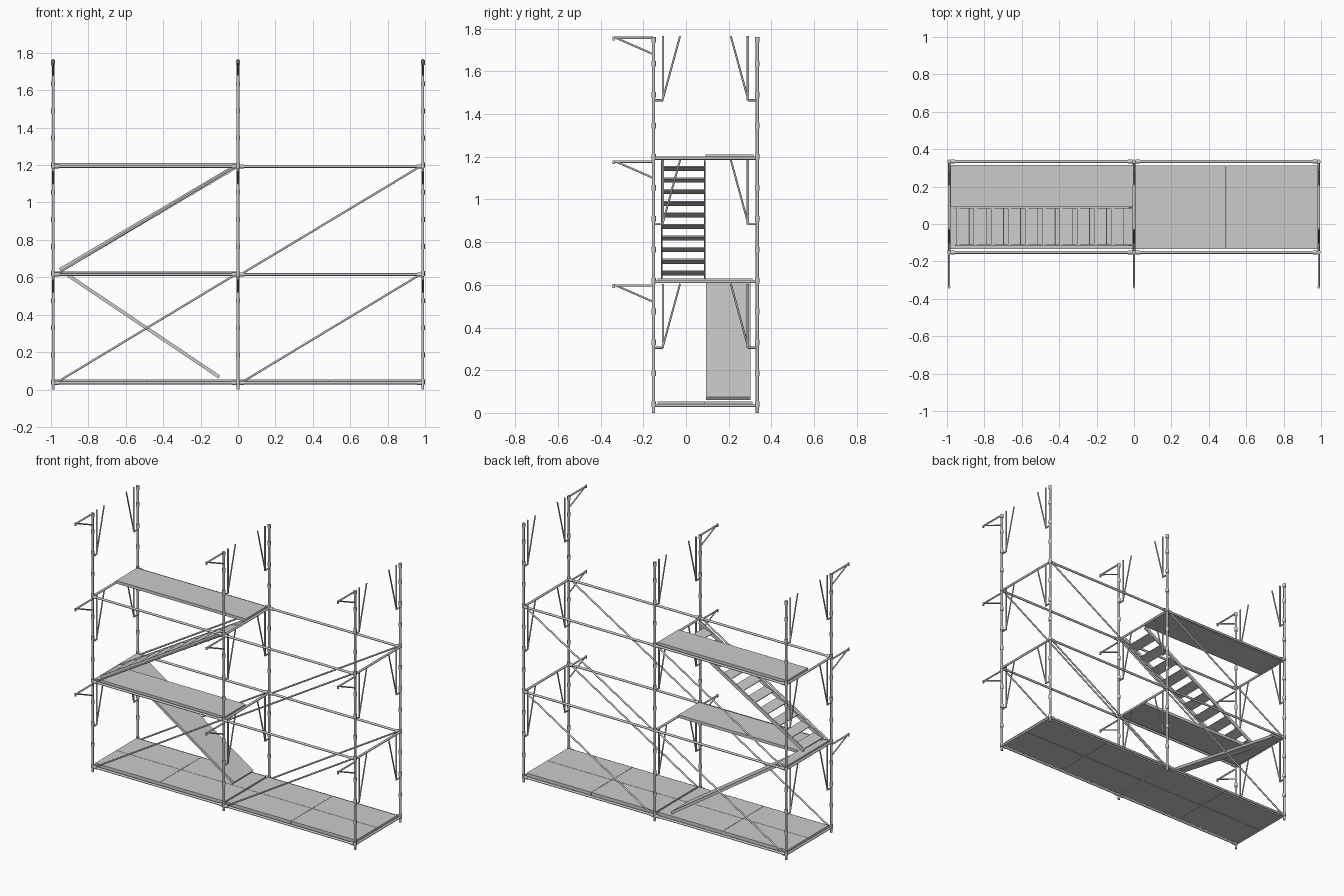
import bpy, math
from mathutils import Vector

if "Cube" in bpy.data.objects:
    bpy.data.objects.remove(bpy.data.objects["Cube"])

XS = (-0.988, 0.0, 0.988)      # post columns
YF, YB = -0.152, 0.334         # front and back post rows
LEVELS = (0.035, 0.615, 1.193) # floor heights
YM = 0.091                     # split between front and back walkway


def finish(ob, name):
    ob.name = name
    bpy.ops.object.shade_smooth_by_angle(angle=math.radians(40))
    return ob


def tube(name, a, b, r=0.006, sides=10):
    a, b = Vector(a), Vector(b)
    d = b - a
    bpy.ops.mesh.primitive_cylinder_add(vertices=sides, radius=r, depth=d.length, location=(a + b) / 2,
                                        rotation=d.to_track_quat('Z', 'Y').to_euler())
    return finish(bpy.context.object, name)


def box(name, lo, hi):
    lo, hi = Vector(lo), Vector(hi)
    bpy.ops.mesh.primitive_cube_add(size=1, location=(lo + hi) / 2)
    ob = bpy.context.object
    ob.scale = hi - lo
    ob.name = name
    return ob


def sloped_box(name, a, b, y0, y1, thick):
    # plank running from a=(x,z) to b=(x,z), spanning y0..y1
    dx, dz = b[0] - a[0], b[1] - a[1]
    bpy.ops.mesh.primitive_cube_add(size=1, location=((a[0] + b[0]) / 2, (y0 + y1) / 2, (a[1] + b[1]) / 2),
                                    rotation=(0, -math.atan2(dz, dx), 0))
    ob = bpy.context.object
    ob.scale = (math.hypot(dx, dz), y1 - y0, thick)
    ob.name = name
    return ob


# Posts with collars
for x in XS:
    for y in (YF, YB):
        tube("post", (x, y, 0), (x, y, 1.76), 0.0075, 12)
        for i in range(13):
            z = min(0.04 + i * 0.145, 1.748)
            tube("post_collar", (x, y, z - 0.013), (x, y, z + 0.013), 0.0105, 12)

# Ledgers, transoms and their end couplers
for z in LEVELS:
    for y in (YF, YB):
        for x0, x1 in zip(XS, XS[1:]):
            tube("ledger", (x0, y, z), (x1, y, z), 0.0075)
            for xe in (x0 + 0.02, x1 - 0.02):
                tube("ledger_coupler", (xe - 0.012, y, z), (xe + 0.012, y, z), 0.0105)
    for x in XS:
        tube("transom", (x, YF, z), (x, YB, z), 0.0075)

# Diagonal braces on both long faces
for z0, z1 in zip(LEVELS, LEVELS[1:]):
    for x0, x1 in zip(XS, XS[1:]):
        for y in (YF, YB):
            tube("diagonal_brace", (x0 + 0.03, y, z0 + 0.01), (x1 - 0.03, y, z1 - 0.01), 0.0055)

# Side brackets and knee braces at every post
for x in XS:
    for top in (1.757, 1.177, 0.597):
        tube("bracket_arm", (x, YF, top), (x, -0.338, top), 0.0055)
        tube("bracket_strut", (x, YF, top - 0.077), (x, -0.328, top), 0.0045)
        tube("bracket_tip", (x, -0.338, top - 0.012), (x, -0.338, top + 0.006), 0.0065)
        for post_y, s in ((YF, 1), (YB, -1)):
            y = post_y + s * 0.044
            tube("knee_upright", (x, y, top - 0.294), (x, y, top + 0.008), 0.0055)
            tube("knee_strut", (x, y, top - 0.285), (x, post_y + s * 0.124, top + 0.008), 0.0045)
            tube("knee_link", (x, post_y, top - 0.292), (x, y, top - 0.292), 0.005)

# Ground deck boards: two rows in each half bay
for x0, x1 in zip(XS, XS[1:]):
    xm = (x0 + x1) / 2
    for a, b in ((x0 + 0.006, xm - 0.001), (xm + 0.001, x1 - 0.006)):
        for y0, y1 in ((-0.133, YM - 0.001), (YM + 0.001, 0.312)):
            box("ground_deck", (a, y0, 0.032), (b, y1, 0.054))

# Upper decks and the small landing at the head of the ramp
box("middle_deck", (-0.982, -0.133, 0.61), (-0.006, YM, 0.63))
box("ramp_landing", (-0.982, YM, 0.61), (-0.91, 0.312, 0.63))
box("top_deck", (-0.982, YM, 1.19), (-0.006, 0.316, 1.21))

# Lower solid ramp
sloped_box("lower_ramp", (-0.91, 0.612), (-0.1, 0.067), YM + 0.002, 0.302, 0.018)

# Upper stair: stringers and tilted treads
for y in (-0.118, 0.084):
    sloped_box("stair_stringer", (-0.95, 0.638), (-0.02, 1.188), y, y + 0.008, 0.024)
for i in range(10):
    t = i / 9
    x, z = -0.915 + t * 0.828, 0.656 + t * 0.489
    sloped_box("stair_tread", (x - 0.034, z - 0.009), (x + 0.034, z + 0.009), -0.112, 0.086, 0.006)
